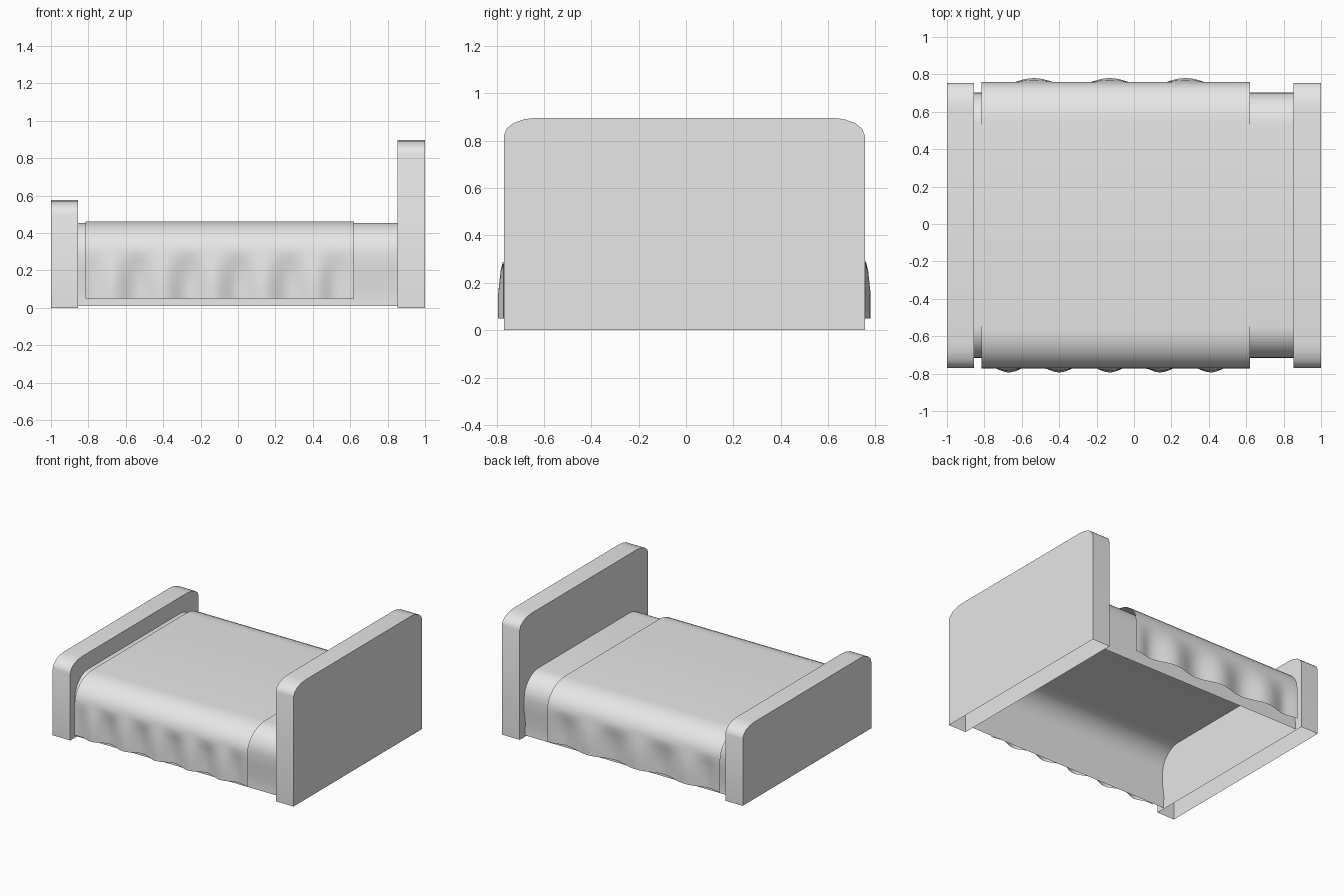
import bpy
import bmesh
import math

cube = bpy.data.objects.get("Cube")
if cube:
    bpy.data.objects.remove(cube)

grey = bpy.data.materials.new("plain_grey")
grey.use_nodes = True
grey.diffuse_color = (0.8, 0.8, 0.8, 1)
grey.node_tree.nodes["Principled BSDF"].inputs["Base Color"].default_value = (0.8, 0.8, 0.8, 1)

MID_Y = -0.007


def loft(name, xs, section, capped=False, angle=40):
    """Sweep an open (y, z) section along x; the section may vary with x."""
    bm = bmesh.new()
    rows = [[bm.verts.new((x, y + MID_Y, z)) for y, z in section(x)] for x in xs]
    for a, b in zip(rows, rows[1:]):
        for i in range(len(a) - 1):
            bm.faces.new((a[i], b[i], b[i + 1], a[i + 1]))
    if capped:
        bm.faces.new(rows[0])
        bm.faces.new(rows[-1][::-1])
    bmesh.ops.recalc_face_normals(bm, faces=bm.faces)
    # Normals must point outward on the open shells
    bm.faces.ensure_lookup_table()
    top = max(bm.faces, key=lambda f: f.calc_center_median().z)
    if top.normal.z < 0:
        bmesh.ops.reverse_faces(bm, faces=bm.faces)
    mesh = bpy.data.meshes.new(name)
    bm.to_mesh(mesh)
    bm.free()
    mesh.materials.append(grey)
    obj = bpy.data.objects.new(name, mesh)
    bpy.context.collection.objects.link(obj)
    bpy.ops.object.select_all(action='DESELECT')
    obj.select_set(True)
    bpy.context.view_layer.objects.active = obj
    bpy.ops.object.shade_smooth_by_angle(angle=math.radians(angle))
    return obj


def arc(y, z, ry, rz, steps):
    """Quarter ellipse from the side (y, z - rz) to the top (y - ry, z)."""
    return [(y - ry + ry * math.cos(t), z - rz + rz * math.sin(t))
            for t in (math.pi / 2 * i / steps for i in range(steps + 1))]


def mirrored(half):
    return half + [(-y, z) for y, z in reversed(half)]


# Headboard and footboard: rounded top corners, hollow underneath
def board(name, x0, x1, height):
    outline = mirrored([(0.762, 0)] + arc(0.762, height, 0.14, 0.075, 4))
    loft(name, (x0, x1), lambda x: outline, capped=True)


board("headboard", 0.852, 1.0, 0.897)
board("footboard", -1.0, -0.855, 0.577)

# Mattress draped over a slightly recessed rail
mattress = mirrored([(0.7, 0.01), (0.695, 0.1), (0.71, 0.2)]
                    + arc(0.71, 0.455, 0.17, 0.17, 8))
loft("mattress", (-0.855, 0.852), lambda x: mattress, angle=60)


# Blanket with folds that grow toward the hem
def blanket(x):
    end = min(1, (x + 0.815) / 0.12, (0.62 - x) / 0.12)
    front = math.cos((x + 0.13) * math.tau / 0.27)
    back = math.cos((x + 0.13) * math.tau / 0.405)

    def half(wave):
        hem = [(0.766 + 0.021 * wave * max(0, end) * min(1, (0.35 - z) / 0.2), z)
               for z in (0.05, 0.1, 0.15, 0.2, 0.25)]
        return hem + arc(0.766, 0.463, 0.21, 0.17, 8)

    return half(back) + [(-y, z) for y, z in reversed(half(front))]


COLUMNS = 56
loft("blanket", [-0.815 + 1.435 * i / COLUMNS for i in range(COLUMNS + 1)],
     blanket, angle=60)
